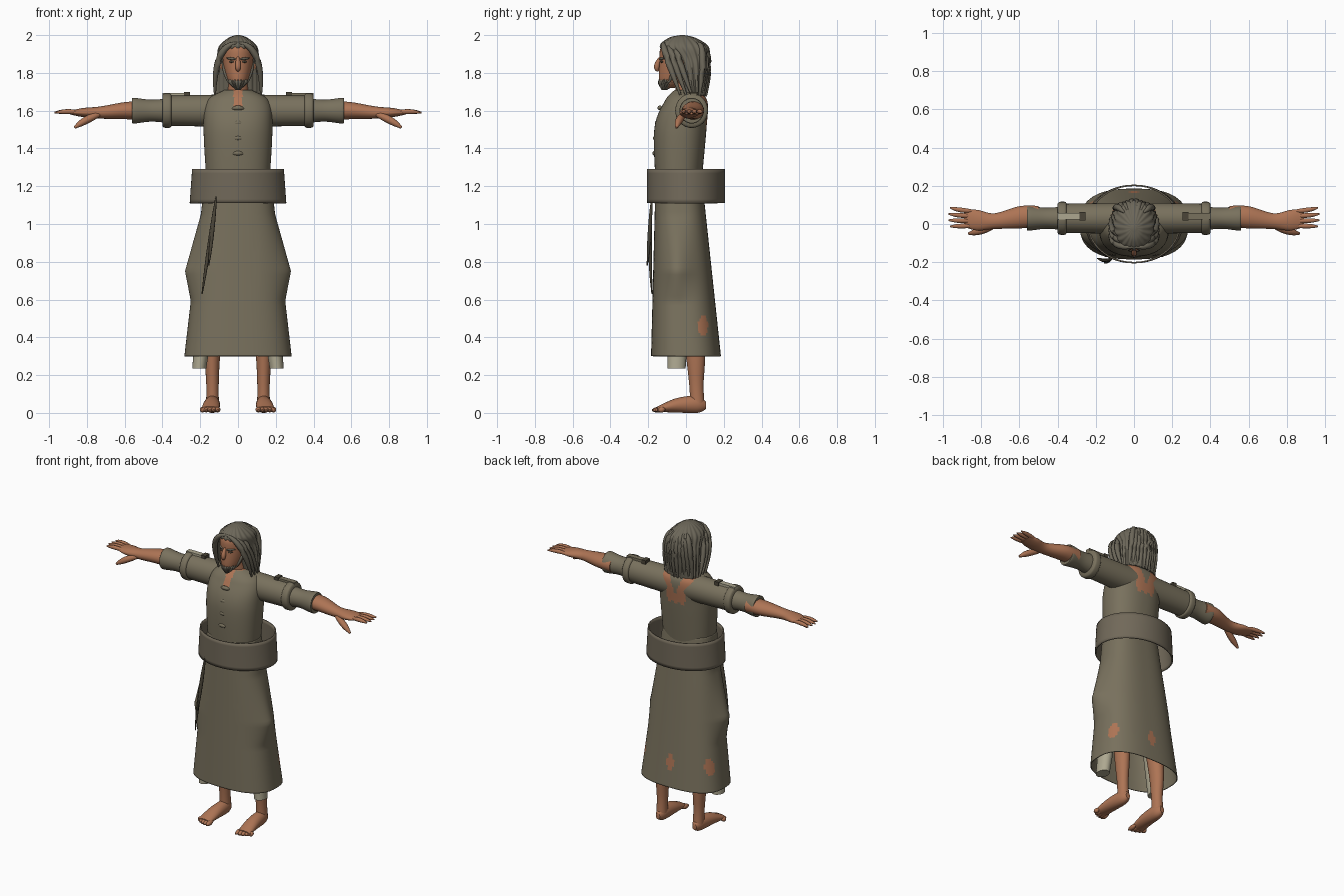
import bpy, bmesh, math
from mathutils import Vector

cube = bpy.data.objects.get("Cube")
if cube:
    bpy.data.objects.remove(cube, do_unlink=True)


def material(name, *rgb):
    mat = bpy.data.materials.new(name)
    mat.use_nodes = True
    mat.diffuse_color = (*rgb, 1)
    mat.node_tree.nodes["Principled BSDF"].inputs["Base Color"].default_value = (*rgb, 1)
    return mat


CLOTH = material("olive cloth", .19, .165, .11)
BELT = material("belt cloth", .165, .14, .1)
SKIN = material("skin", .42, .175, .09)
HAIR = material("grey brown hair", .15, .135, .1)
LINEN = material("pale linen", .42, .39, .28)
DARK = material("dark cord", .07, .06, .04)


def spline(keys, steps):
    """Smooth path through tuples of any length."""
    keys = [Vector(key) for key in keys]
    padded = [keys[0], *keys, keys[-1]]
    path = []
    for before, start, end, after in zip(padded, keys, keys[1:], padded[3:]):
        for step in range(steps):
            t = step / steps
            path.append(start + (end - before) * (t / 2)
                        + (before * 2 - start * 5 + end * 4 - after) * (t * t / 2)
                        + (start * 3 - before - end * 3 + after) * (t ** 3 / 2))
    return path + [keys[-1]]


def build(name, rings, materials, caps=True, both=False, rule=None, thickness=0):
    """Join rings of points into a smooth surface; the rule picks the second material."""
    bm = bmesh.new()
    loops = [[bm.verts.new(point) for point in ring] for ring in rings]
    count = len(loops[0])
    for low, high in zip(loops, loops[1:]):
        for i in range(count):
            j = (i + 1) % count
            bm.faces.new((low[i], low[j], high[j], high[i]))
    if caps:
        bm.faces.new(loops[0])
        bm.faces.new(loops[-1])
    bmesh.ops.recalc_face_normals(bm, faces=bm.faces)
    for face in bm.faces:
        face.smooth = True
        if rule and rule(face.calc_center_median()):
            face.material_index = 1
    mesh = bpy.data.meshes.new(name)
    bm.to_mesh(mesh)
    bm.free()
    mesh.set_sharp_from_angle(angle=math.radians(50))
    for mat in materials:
        mesh.materials.append(mat)
    obj = bpy.data.objects.new(name, mesh)
    bpy.context.collection.objects.link(obj)
    if thickness:
        obj.modifiers.new("thickness", 'SOLIDIFY').thickness = thickness
    if both:
        obj.modifiers.new("other side", 'MIRROR')


def loft(name, axis, keys, *materials, sides=32, steps=6, power=2, groove=0, grooves=20,
         shape=None, **options):
    """Keys hold the position on the axis, two centre values and two radii."""
    rings = []
    for along, centre_a, centre_b, radius_a, radius_b in spline(keys, steps):
        ring = []
        for i in range(sides):
            angle = math.tau * i / sides
            c, s = math.cos(angle), math.sin(angle)
            scale = (abs(c) ** power + abs(s) ** power) ** (-1 / power)
            scale *= 1 + groove * math.cos(grooves * angle)
            point = [centre_a + radius_a * c * scale, centre_b + radius_b * s * scale]
            point.insert("xyz".index(axis), along)
            ring.append(shape(Vector(point)) if shape else point)
        rings.append(ring)
    build(name, rings, materials, **options)


def spindle(name, start, end, radius, mat, via=None, both=False, sides=10, steps=12):
    """Rounded strand from start to end, bent towards an optional control point."""
    start, end = Vector(start), Vector(end)
    via = Vector(via) if via else (start + end) / 2
    rings = []
    for step in range(steps + 1):
        t = step / steps
        centre = start.lerp(via, t).lerp(via.lerp(end, t), t)
        heading = (via - start).lerp(end - via, t).normalized()
        helper = Vector((1, 0, 0)) if abs(heading.y) > abs(heading.x) else Vector((0, 1, 0))
        u = heading.cross(helper).normalized()
        v = heading.cross(u)
        size = radius * max(.1, math.sin(math.pi * t)) ** .5
        rings.append([centre + (u * math.cos(a) + v * math.sin(a)) * size
                      for a in (math.tau * i / sides for i in range(sides))])
    build(name, rings, [mat], both=both)


def box(name, centre, size, mat):
    bpy.ops.mesh.primitive_cube_add(size=1, location=centre)
    obj = bpy.context.object
    obj.name = name
    obj.scale = size
    obj.data.materials.append(mat)


def inside(a, b, half_a, half_b):
    return math.hypot(a / half_a, b / half_b) < 1


# Robe skirt with side folds and torn holes that show skin
def side_fold(point):
    above = point.z - .75
    height = max(0, 1 - abs(above) / (.3 if above > 0 else .16))
    if abs(point.x) > .1:
        depth = math.exp(-((point.y + .05) / .08) ** 2)
        point.x += math.copysign(.05 * height * depth, point.x)
    return point


def skirt_hole(c):
    across = c.x if abs(c.x) < .1 else c.y - .09
    return c.y > .02 and inside(across, c.z - .46, .026, .055)


loft("robe_skirt", "z", [(.3, 0, 0, .284, .185), (1.28, 0, -.04, .17, .12)], CLOTH, SKIN,
     sides=112, steps=64, power=2.6, caps=False, rule=skirt_hole, thickness=.005,
     shape=side_fold)


# Tunic body with neck slit and torn back
def tunic_hole(c):
    across = abs(c.x)
    if c.y < 0:
        return across < .024 and c.z > 1.625
    ragged_edge = 1.49 + .025 * abs(math.sin(c.x * 60))
    outer = .055 + (c.z - 1.5) / 3
    flap = (c.z - 1.56) * .4
    return ragged_edge < c.z < 1.69 and flap < across < outer


loft("tunic_body", "z", [(1.2, 0, -.04, .165, .12), (1.5, 0, -.03, .182, .138),
                         (1.65, 0, 0, .165, .113), (1.71, 0, 0, .07, .06)],
     CLOTH, SKIN, sides=96, steps=16, power=2.3, rule=tunic_hole)
for i in range(4):
    y, z = .003 * i * i - .16, 1.37 + .08 * i
    spindle(f"front_knot_{i + 1}", (-.03, y, z), (.03, y, z), .013, CLOTH,
            via=(0, y - .01, z + .01))


# Sleeves: wide upper, rolled cuff, narrow lower
def sleeve(name, profile):
    loft(name, "x", [(x, .03, 1.6, radius * .95, radius) for x, radius in profile],
         CLOTH, both=True)


sleeve("upper_sleeve", [(.05, .086), (.36, .08)])
sleeve("sleeve_cuff", [(.35, .075), (.36, .09), (.39, .09), (.4, .08)])
sleeve("lower_sleeve", [(.37, .065), (.46, .058), (.55, .068), (.56, .06)])

# Shoulder straps with buckles
for side, sign, mat in (("right", -1, LINEN), ("left", 1, CLOTH)):
    box(f"{side}_shoulder_strap", (sign * .33, .04, 1.686), (.14, .034, .016), mat)
    box(f"{side}_strap_buckle", (sign * .27, .04, 1.686), (.03, .045, .026), DARK)

# Wide loose belt and hanging cords
loft("belt", "z", [(1.11, 0, 0, .256, .206), (1.29, 0, 0, .243, .206)], BELT,
     sides=64, caps=False, thickness=.008)
knot = (-.115, -.18, 1.15)
spindle("long_cord", knot, (-.19, -.18, .63), .01, DARK, via=(-.15, -.2, .9))
spindle("short_cord", knot, (-.155, -.205, .78), .01, DARK)

# Arms and hands
loft("arm", "x", [(.5, .04, 1.6, .055, .05), (.6, .035, 1.6, .058, .045),
                  (.73, .015, 1.59, .041, .032), (.82, .02, 1.59, .054, .024),
                  (.89, .03, 1.59, .045, .01)], SKIN, both=True)
for i in range(4):
    y = .026 * i - .01
    reach = .975 - .008 * abs(i - 1.5)
    spindle(f"finger_{i + 1}", (.83, y, 1.59), (reach, y * 1.25, 1.59), .013, SKIN,
            via=(.9, y, 1.6), both=True)
spindle("thumb", (.71, 0, 1.59), (.865, -.05, 1.51), .02, SKIN, via=(.8, -.04, 1.56),
        both=True)

# Legs, feet and under-trousers
loft("leg", "z", [(.05, .135, .06, .034, .038), (.15, .135, .055, .033, .038),
                  (.32, .135, .05, .042, .052), (.6, .12, .03, .06, .065)], SKIN, both=True)
loft("foot", "y", [(.105, .135, .04, .015, .02), (.06, .135, .045, .036, .045),
                   (-.05, .14, .04, .045, .038), (-.15, .148, .02, .045, .015)],
     SKIN, both=True)
for i in range(5):
    x = .108 + .02 * i
    spindle(f"toe_{i + 1}", (x, -.11, .02), (x, .002 * i * i - .18, .014), .015, SKIN,
            both=True)
loft("under_trouser", "z", [(.235, .205, -.05, .037, .048), (.55, .17, -.04, .05, .06)],
     LINEN, both=True)

# Neck, head and face
loft("neck", "z", [(1.64, 0, .01, .06, .06), (1.78, 0, -.01, .05, .05)], SKIN)
loft("head", "z", [(1.72, 0, -.09, .02, .03), (1.76, 0, -.07, .055, .073),
                   (1.86, 0, -.036, .08, .104), (1.94, 0, -.03, .075, .1),
                   (1.98, 0, -.02, .02, .03)], SKIN)
spindle("nose", (0, -.13, 1.89), (0, -.145, 1.81), .015, SKIN, via=(0, -.17, 1.825))
for name, start, end, radius, mat in (
        ("ear", (.085, -.01, 1.88), (.087, -.02, 1.82), .014, SKIN),
        ("eyebrow", (.01, -.142, 1.873), (.06, -.115, 1.878), .007, HAIR),
        ("eye", (.02, -.135, 1.859), (.047, -.123, 1.859), .006, DARK),
        ("moustache", (0, -.14, 1.806), (.05, -.1, 1.75), .011, HAIR),
        ("sideburn", (.082, -.04, 1.86), (.05, -.09, 1.75), .013, HAIR)):
    spindle(name, start, end, radius, mat, both=True)
loft("beard", "z", [(1.71, 0, -.115, .012, .014), (1.75, 0, -.092, .05, .054),
                    (1.78, 0, -.07, .05, .06)], HAIR, sides=64, groove=.05)

# Shoulder-length hair: grooved mass plus loose locks
loft("hair_mass", "z", [(1.68, 0, .045, .118, .06), (1.82, 0, .033, .116, .084),
                        (1.88, 0, .02, .108, .1), (1.94, 0, -.01, .098, .125),
                        (1.985, 0, -.02, .05, .07), (2, 0, -.02, .01, .01)],
     HAIR, sides=120, groove=.035)
for i in range(3):
    y = .03 * i
    spindle(f"side_lock_{i + 1}", (0, y - .12, 1.96), (.122, y - .03, 1.685), .018, HAIR,
            via=(.13, y - .13, 1.95), both=True)
for i in range(5):
    x = .012 + .022 * i
    spindle(f"back_lock_{i + 1}", (x / 2, .06, 1.96), (x, .11 - x * .4, 1.675), .018, HAIR,
            via=(x, .15 - x * .4, 1.95), both=True)
